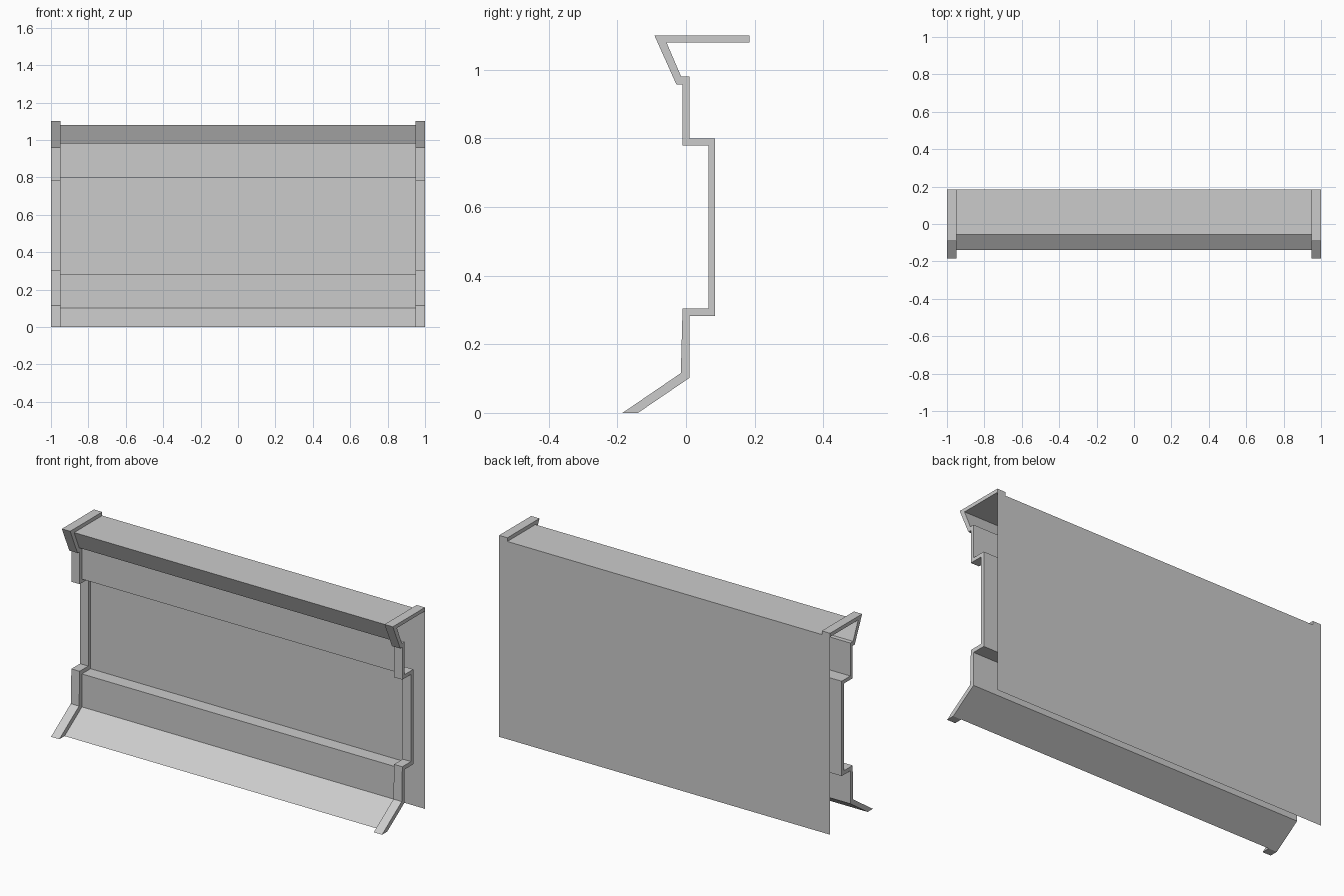
import bpy
import bmesh

# Remove the default cube
cube = bpy.data.objects.get("Cube")
if cube:
    bpy.data.objects.remove(cube, do_unlink=True)

# One plain grey for the whole model
grey = bpy.data.materials.new("light grey")
grey.use_nodes = True
COLOUR = (0.6, 0.6, 0.6, 1)
grey.diffuse_color = COLOUR
grey.node_tree.nodes["Principled BSDF"].inputs["Base Color"].default_value = COLOUR

HALF = 1.0     # half of the full width
INNER = 0.95   # where the raised end trims start
BACK = 0.185   # depth of the back panel

# Side profiles (y, z), from the top back edge down to the front foot
panel_profile = [(BACK, 1.08), (-0.057, 1.08), (-0.014, 0.98), (0.01, 0.98),
                 (0.01, 0.8), (0.085, 0.8), (0.085, 0.282), (0.01, 0.282),
                 (0.01, 0.102), (-0.14, 0)]
trim_profile = [(BACK, 1.1), (-0.092, 1.1), (-0.028, 0.957), (-0.01, 0.957),
                (-0.01, 0.78), (0.065, 0.78), (0.065, 0.304), (-0.01, 0.304),
                (-0.015, 0.116), (-0.185, 0)]


def extrude_profile(name, profile, x0, x1, closed=False):
    """Sweep a side profile along x, as an open sheet or a capped solid."""
    bm = bmesh.new()
    left = [bm.verts.new((x0, y, z)) for y, z in profile]
    right = [bm.verts.new((x1, y, z)) for y, z in profile]
    count = len(profile)
    for i in range(count if closed else count - 1):
        j = (i + 1) % count
        bm.faces.new((left[i], left[j], right[j], right[i]))
    if closed:
        bm.faces.new(left)
        bm.faces.new(right)
        bmesh.ops.recalc_face_normals(bm, faces=bm.faces[:])
    mesh = bpy.data.meshes.new(name)
    bm.to_mesh(mesh)
    bm.free()
    mesh.materials.append(grey)
    obj = bpy.data.objects.new(name, mesh)
    bpy.context.collection.objects.link(obj)
    return obj


# Stepped front with its ledge, recess and sloping foot
extrude_profile("stepped_front", panel_profile, -INNER, INNER)

# Flat back, closing the rear while the ends stay open
extrude_profile("back_panel", [(BACK, 0), (BACK, 1.08)], -HALF, HALF)

# Raised trims following the profile at both ends
trims = extrude_profile("end_trims", trim_profile + panel_profile[::-1],
                        INNER, HALF, closed=True)
trims.modifiers.new("Mirror", 'MIRROR').use_axis[0] = True
